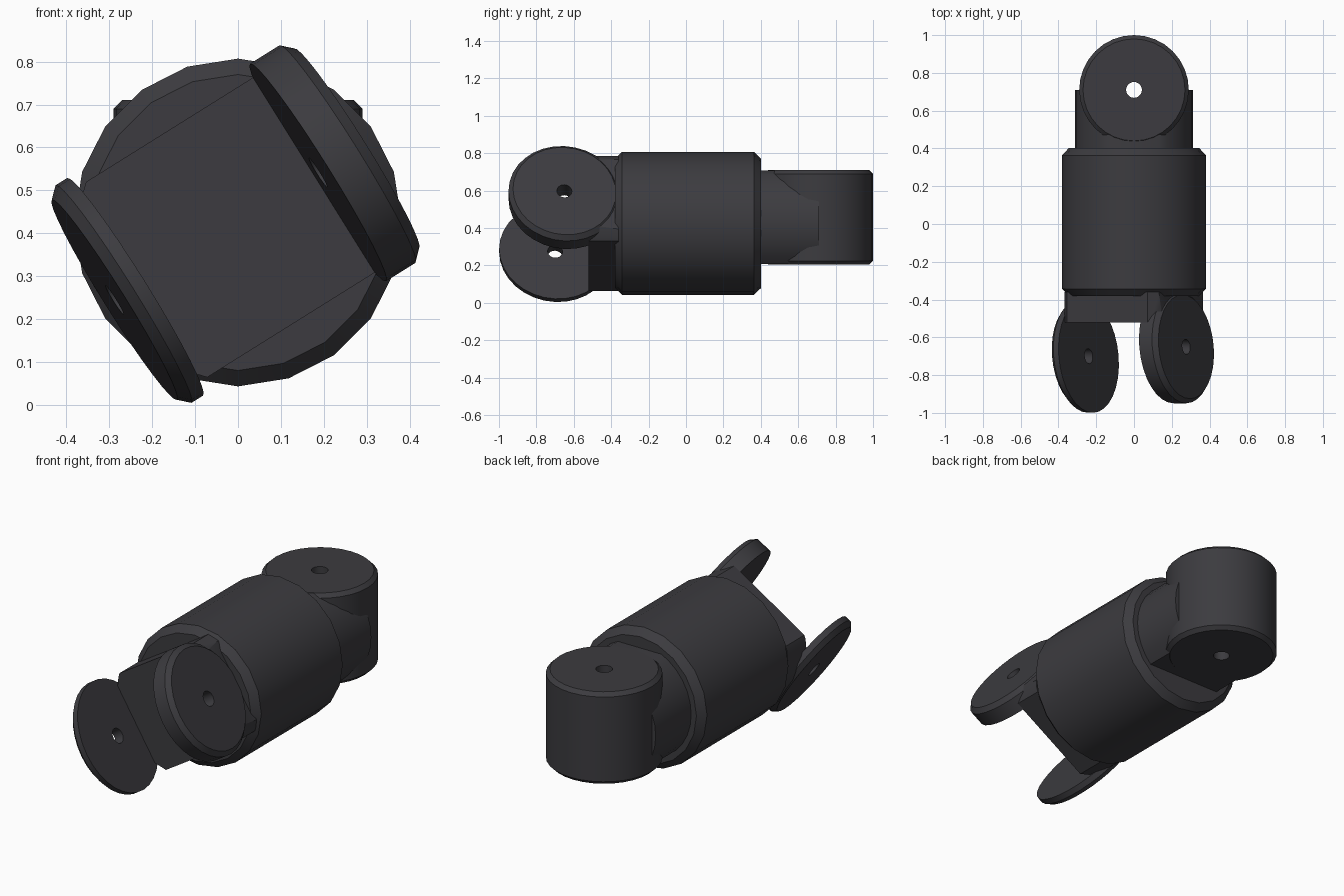
import bpy, bmesh
from math import radians, cos, sin, pi, tan
from mathutils import Matrix, Vector

if "Cube" in bpy.data.objects:
    bpy.data.objects.remove(bpy.data.objects["Cube"])

ZC = 0.425                      # height of the main axis
dark = bpy.data.materials.new("dark_metal")
dark.diffuse_color = (0.045, 0.044, 0.05, 1)
dark.use_nodes = True
dark.node_tree.nodes["Principled BSDF"].inputs["Base Color"].default_value = dark.diffuse_color


def finish(name, bm, mat):
    bm.transform(mat)
    bmesh.ops.recalc_face_normals(bm, faces=bm.faces)
    me = bpy.data.meshes.new(name)
    bm.to_mesh(me)
    bm.free()
    ob = bpy.data.objects.new(name, me)
    bpy.context.collection.objects.link(ob)
    me.materials.append(dark)
    return ob


def lathe(name, profile, n, mat):
    """Closed solid from (radius, height) rings around local z."""
    bm = bmesh.new()
    rings = [[bm.verts.new((r * cos(2 * pi * i / n), r * sin(2 * pi * i / n), h))
              for i in range(n)] for r, h in profile]
    for a, b in zip(rings, rings[1:]):
        for i in range(n):
            j = (i + 1) % n
            bm.faces.new((a[i], a[j], b[j], b[i]))
    bm.faces.new(rings[0])
    bm.faces.new(rings[-1])
    return finish(name, bm, mat)


def box(name, lo, hi, mat=Matrix()):
    bm = bmesh.new()
    bmesh.ops.create_cube(bm, size=1)
    for v in bm.verts:
        v.co = Vector([(lo[k] + hi[k]) / 2 + v.co[k] * (hi[k] - lo[k]) for k in range(3)])
    return finish(name, bm, mat)


def boolean(ob, cutter, op):
    cutter.hide_render = True
    m = ob.modifiers.new("cut", 'BOOLEAN')
    m.object, m.operation, m.solver = cutter, op, 'EXACT'
    bpy.context.view_layer.objects.active = ob
    bpy.ops.object.modifier_apply(modifier=m.name)
    bpy.data.objects.remove(cutter)


def smooth(ob):
    bpy.ops.object.select_all(action='DESELECT')
    ob.select_set(True)
    bpy.context.view_layer.objects.active = ob
    bpy.ops.object.shade_smooth_by_angle(angle=radians(35))


move = Matrix.Translation
along_y = move((0, 0, ZC)) @ Matrix.Rotation(radians(-90), 4, 'X')

# Main barrel with chamfered ends
barrel = lathe("barrel", [(0.345, -0.38), (0.382, -0.343), (0.382, 0.363), (0.345, 0.402)], 20, along_y)

# Rear tongue: upright pierced drum
tongue = lathe("rear_tongue", [(0.27, 0.205), (0.29, 0.225), (0.29, 0.69), (0.27, 0.71)],
               32, move((0, 0.71, 0)))
# Rear neck: round bar flattened above and below
neck = lathe("rear_neck", [(0.313, 0.37), (0.313, 0.71)], 32, along_y)
boolean(neck, box("flats", (-1, 0, 0.207), (1, 1, 0.708)), 'INTERSECT')
for part in (tongue, neck):
    boolean(part, lathe("pin_hole", [(0.042, 0), (0.042, 1)], 20, move((0, 0.71, 0))), 'DIFFERENCE')

# Fork frame: rolled around the main axis and slightly skewed
k = tan(radians(5))
skew = Matrix(((1, -k, 0, -k * 0.675), (0, 1, 0, 0), (0, 0, 1, 0), (0, 0, 0, 1)))
fork = move((0, 0, ZC)) @ Matrix.Rotation(radians(-32), 4, 'Y') @ skew

# Fork base with slot between the two arms
base = lathe("fork_base", [(0.368, -0.58), (0.368, -0.36)], 32, along_y)
boolean(base, box("sides", (-0.336, -0.9, -0.268), (0.321, 0, 0.268), fork), 'INTERSECT')
boolean(base, box("slot", (-0.288, -0.9, -0.6), (0.225, -0.522, 0.6), fork), 'DIFFERENCE')

# Fork discs: thin left, thick right, chamfered outside
parts = [barrel, tongue, neck, base]
for name, y, inner, outer, c in (("fork_disc_left", -0.70, -0.285, -0.342, -0.025),
                                 ("fork_disc_right", -0.65, 0.222, 0.328, 0.025)):
    place = fork @ move((0, y, 0)) @ Matrix.Rotation(radians(90), 4, 'Y')
    disc = lathe(name, [(0.299, inner), (0.299, outer - c), (0.275, outer)], 32, place)
    boolean(disc, lathe("pin_hole", [(0.04, inner - c), (0.04, outer + c)], 20, place), 'DIFFERENCE')
    parts.append(disc)

for ob in parts:
    smooth(ob)
